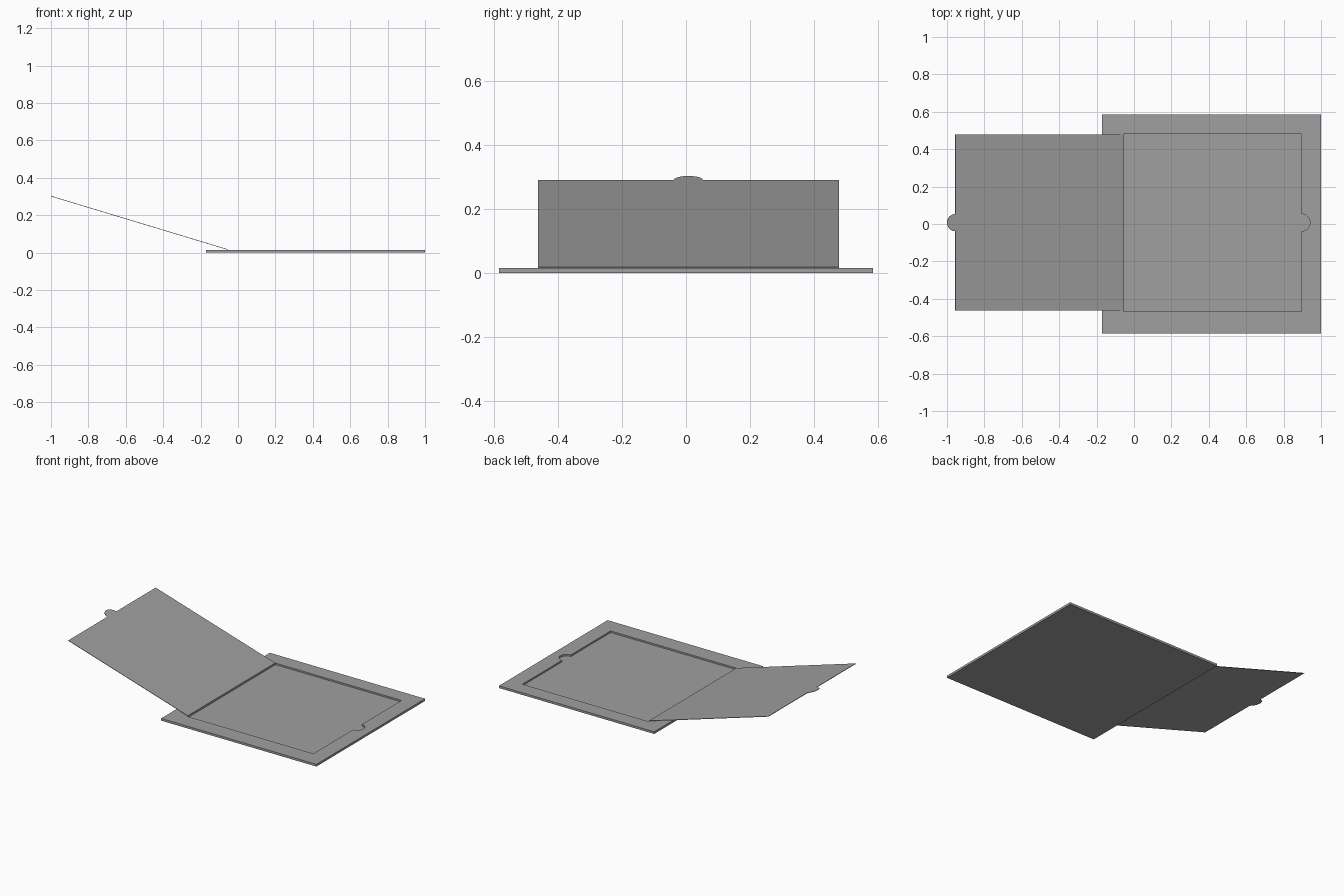
import bpy, bmesh, math

if "Cube" in bpy.data.objects:
    bpy.data.objects.remove(bpy.data.objects["Cube"], do_unlink=True)

# One plain grey for every part
grey = bpy.data.materials.new("grey")
grey.use_nodes = True
colour = (0.35, 0.35, 0.35, 1)
grey.diffuse_color = colour
grey.node_tree.nodes["Principled BSDF"].inputs["Base Color"].default_value = colour

HINGE_X = -0.055
BASE_TOP = 0.015


def slab(name, outline, bottom, top):
    """Extrude a flat outline into a solid plate."""
    bm = bmesh.new()
    face = bm.faces.new([bm.verts.new((x, y, bottom)) for x, y in outline])
    new = bmesh.ops.extrude_face_region(bm, geom=[face])["geom"]
    verts = [v for v in new if isinstance(v, bmesh.types.BMVert)]
    bmesh.ops.translate(bm, verts=verts, vec=(0, 0, top - bottom))
    bmesh.ops.recalc_face_normals(bm, faces=bm.faces)
    mesh = bpy.data.meshes.new(name)
    bm.to_mesh(mesh)
    bm.free()
    mesh.materials.append(grey)
    obj = bpy.data.objects.new(name, mesh)
    bpy.context.collection.objects.link(obj)
    return obj


def tabbed_outline(length, low, high, radius, steps=20):
    """Rectangle starting at x = 0 with a rounded finger tab on its far edge."""
    middle = (low + high) / 2
    arc = [(length + radius * math.cos(a), middle + radius * math.sin(a))
           for a in (math.pi * (i / steps - 0.5) for i in range(steps + 1))]
    return [(0, low), (length, low), *arc, (length, high), (0, high)]


# Square base plate with a shallow tabbed recess
base = slab("base_plate", [(-0.17, -0.585), (1, -0.585), (1, 0.585), (-0.17, 0.585)],
            0, BASE_TOP)
cutter = slab("recess_cutter", tabbed_outline(0.95, -0.467, 0.482, 0.046), 0.004, 0.05)
cutter.location.x = HINGE_X
cutter.hide_render = True
bpy.context.view_layer.update()

cut = base.modifiers.new("recess", 'BOOLEAN')
cut.operation = 'DIFFERENCE'
cut.solver = 'EXACT'
cut.object = cutter
bpy.context.view_layer.objects.active = base
bpy.ops.object.modifier_apply(modifier=cut.name)
bpy.data.objects.remove(cutter, do_unlink=True)

# Thin lid swung open about the hinge edge
lid = slab("lid", tabbed_outline(0.941, -0.463, 0.478, 0.046), -0.003, 0)
lid.location = (HINGE_X, 0, BASE_TOP)
lid.rotation_euler.y = math.radians(180 + 16.8)
